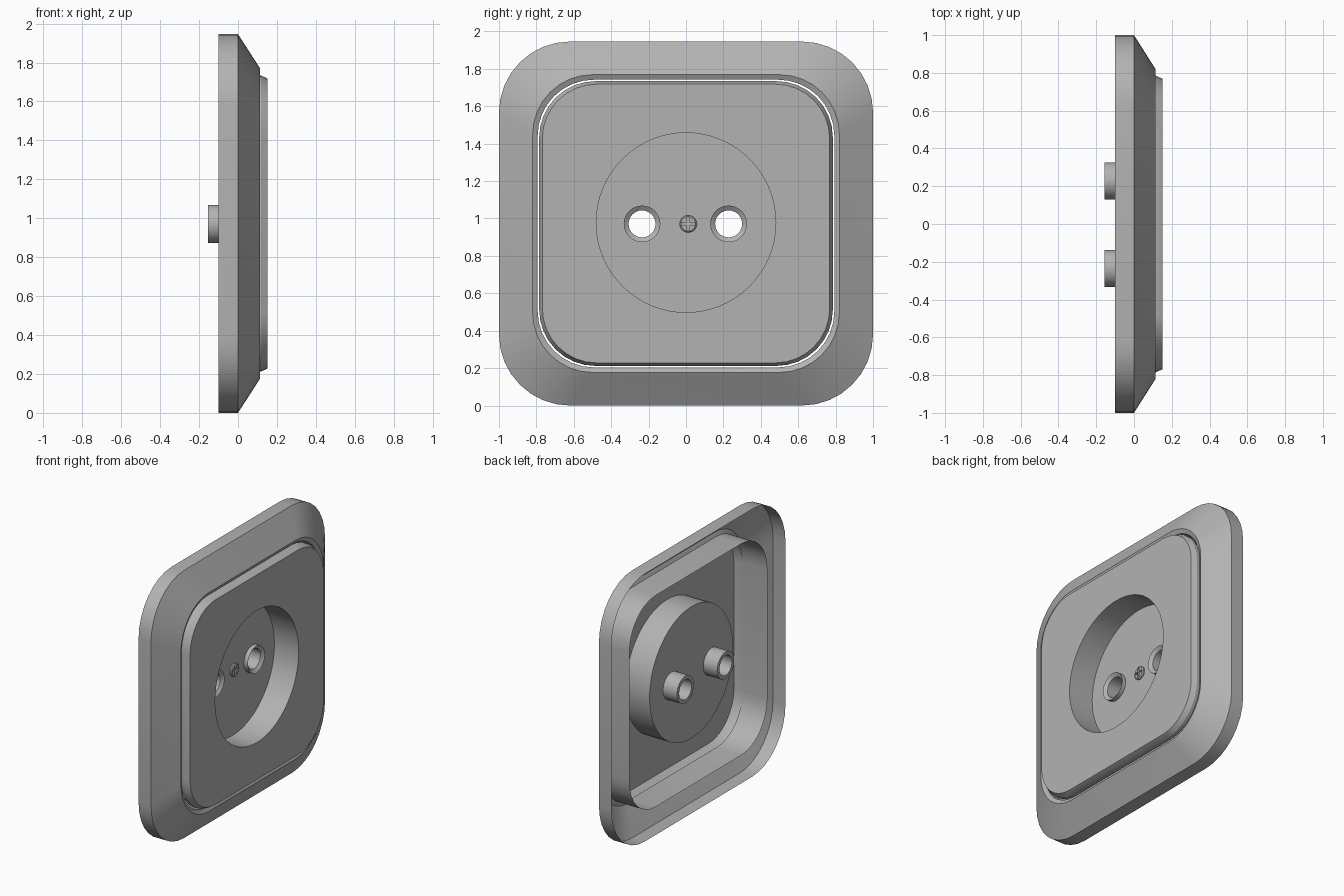
import bpy, bmesh
from math import sin, cos, pi, radians

if "Cube" in bpy.data.objects:
    bpy.data.objects.remove(bpy.data.objects["Cube"])

CZ = 0.973          # height of the plate centre
PZ = 0.971          # height of the contacts and screw
FLOOR = -0.043      # depth of the round well
SLEEVES = (-0.235, 0.228)

grey = bpy.data.materials.new("mid_grey_plastic")
grey.diffuse_color = (0.45, 0.45, 0.45, 1)
grey.use_nodes = True
grey.node_tree.nodes["Principled BSDF"].inputs["Base Color"].default_value = grey.diffuse_color


def rounded(x, hy, hz, r, seg=8):
    """Rounded rectangle in the plane at x."""
    pts = []
    for k, (sy, sz) in enumerate([(1, 1), (-1, 1), (-1, -1), (1, -1)]):
        for i in range(seg + 1):
            a = (k + i / seg) * pi / 2
            pts.append((x, sy * (hy - r) + r * cos(a), CZ + sz * (hz - r) + r * sin(a)))
    return pts


def circle(x, r, y=0.0, z=PZ, n=32):
    return [(x, y + r * cos(2 * pi * i / n), z + r * sin(2 * pi * i / n)) for i in range(n)]


def ring(bm, pts):
    vs = [bm.verts.new(p) for p in pts]
    return vs, [bm.edges.new((vs[i - 1], vs[i])) for i in range(len(vs))]


def skin(bm, a, b):
    for i in range(len(a)):
        bm.faces.new((a[i - 1], a[i], b[i], b[i - 1]))


def loft(bm, loops, closed=False):
    rings = [ring(bm, p) for p in loops]
    for a, b in zip(rings, rings[1:] + rings[:1] if closed else rings[1:]):
        skin(bm, a[0], b[0])
    return rings


def fill(bm, *edge_sets):
    bmesh.ops.triangle_fill(bm, edges=[e for s in edge_sets for e in s],
                            use_beauty=True, normal=(1, 0, 0))


def finish(bm, name):
    bmesh.ops.recalc_face_normals(bm, faces=bm.faces)
    me = bpy.data.meshes.new(name)
    bm.to_mesh(me)
    bm.free()
    me.materials.append(grey)
    ob = bpy.data.objects.new(name, me)
    bpy.context.collection.objects.link(ob)
    bpy.ops.object.select_all(action='DESELECT')
    ob.select_set(True)
    bpy.context.view_layer.objects.active = ob
    bpy.ops.object.shade_smooth_by_angle(angle=radians(25))
    return ob


# Outer frame: open-backed shell with sloped face, inner lip and inner wall
bm = bmesh.new()
loft(bm, [rounded(-0.1, 1.0, 0.973, 0.38),
          rounded(0.0, 1.0, 0.973, 0.38),
          rounded(0.114, 0.82, 0.796, 0.32),
          rounded(0.1, 0.793, 0.769, 0.30),
          rounded(-0.1, 0.793, 0.769, 0.30)])
finish(bm, "outer_frame")

# Centre plate: short skirt, chamfer, face, round well and perforated floor
bm = bmesh.new()
plate = loft(bm, [rounded(0.09, 0.785, 0.761, 0.30),
                  rounded(0.117, 0.785, 0.761, 0.30),
                  rounded(0.152, 0.768, 0.745, 0.29)])
well = loft(bm, [circle(x, 0.48, 0, 0.978, 64) for x in (0.152, FLOOR)])
fill(bm, plate[-1][1], well[0][1])
holes = [ring(bm, circle(FLOOR, 0.098, y))[1] for y in SLEEVES]
fill(bm, well[1][1], *holes)
finish(bm, "centre_plate")

# Contact sleeves: tubes with a funnel mouth
for name, y in zip(("left_sleeve", "right_sleeve"), SLEEVES):
    bm = bmesh.new()
    loft(bm, [circle(-0.155, 0.098, y), circle(-0.012, 0.098, y),
              circle(-0.03, 0.072, y), circle(-0.155, 0.072, y)], closed=True)
    finish(bm, name)

# Screw head with a cross slot
SY, R, W = 0.012, 0.046, 0.008
bm = bmesh.new()
head = loft(bm, [circle(FLOOR, R, SY), circle(-0.034, R, SY),
                 circle(-0.028, R * 0.85, SY)])
cross = [(W, W), (W, 0.036), (-W, 0.036), (-W, W), (-0.036, W), (-0.036, -W),
         (-W, -W), (-W, -0.036), (W, -0.036), (W, -W), (0.036, -W), (0.036, W)]
slot = loft(bm, [[(x, SY + a, PZ + b) for a, b in cross] for x in (-0.028, -0.041)])
fill(bm, head[-1][1], slot[0][1])
fill(bm, slot[1][1])
finish(bm, "screw_head")
